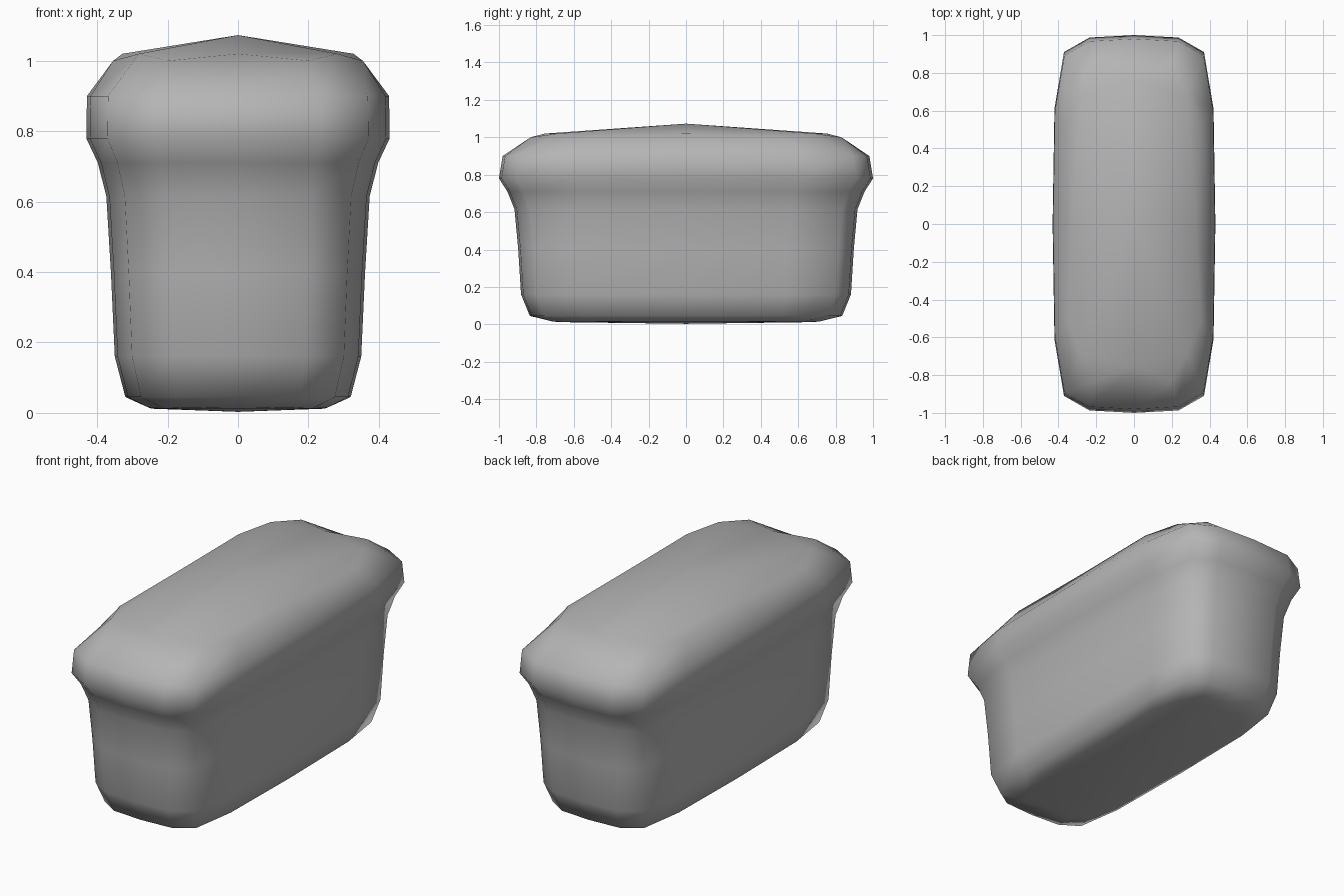
import bpy, bmesh

if "Cube" in bpy.data.objects:
    bpy.data.objects.remove(bpy.data.objects["Cube"])

# One quadrant of the rounded-rectangle outline (unit half-widths), mirrored to 16 points
quad = [(1, 0), (0.977, 0.61), (0.86, 0.91), (0.547, 0.987), (0, 1)]
outline = quad + [(-x, y) for x, y in quad[-2::-1]]
outline += [(x, -y) for x, y in outline[-2:0:-1]]

# Side profile: height, half-width in x, half-length in y
profile = [(0.045, 0.320, 0.835), (0.16, 0.350, 0.882), (0.40, 0.361, 0.897),
           (0.615, 0.374, 0.917), (0.71, 0.398, 0.955), (0.78, 0.431, 1.0),
           (0.90, 0.429, 0.98)]

bm = bmesh.new()


def ring(even, odd):
    """Ring of 16 vertices; alternating points may have different size and height."""
    verts = []
    for i, (x, y) in enumerate(outline):
        z, sx, sy = odd if i % 2 else even
        verts.append(bm.verts.new((x * sx, y * sy, z)))
    return verts


def cap(r, z):
    """Fan to a centre point, with a convex fold at every second outline point."""
    c = bm.verts.new((0, 0, z))
    for i in range(0, 16, 2):
        a, b, d = r[i], r[i + 1], r[(i + 2) % 16]
        bm.faces.new((c, a, d))
        bm.faces.new((a, b, d))


# Underside, walls, bulging crust and domed top
rings = [ring((0.012, 0.245, 0.68), (0.016, 0.262, 0.725))]
rings += [ring(p, p) for p in profile]
rings.append(ring((1.02, 0.328, 0.755), (1.0, 0.363, 0.842)))
for a, b in zip(rings, rings[1:]):
    for i in range(16):
        j = (i + 1) % 16
        bm.faces.new((a[i], a[j], b[j], b[i]))
cap(rings[0], 0.003)
cap(rings[-1], 1.073)

bmesh.ops.recalc_face_normals(bm, faces=bm.faces)
for f in bm.faces:
    f.smooth = True
mesh = bpy.data.meshes.new("bread_loaf")
bm.to_mesh(mesh)
bm.free()

# Darker grey crust
crust = bpy.data.materials.new("crust")
crust.diffuse_color = (0.46, 0.46, 0.46, 1)
crust.use_nodes = True
crust.node_tree.nodes["Principled BSDF"].inputs["Base Color"].default_value = crust.diffuse_color
mesh.materials.append(crust)
bpy.context.collection.objects.link(bpy.data.objects.new("bread_loaf", mesh))
